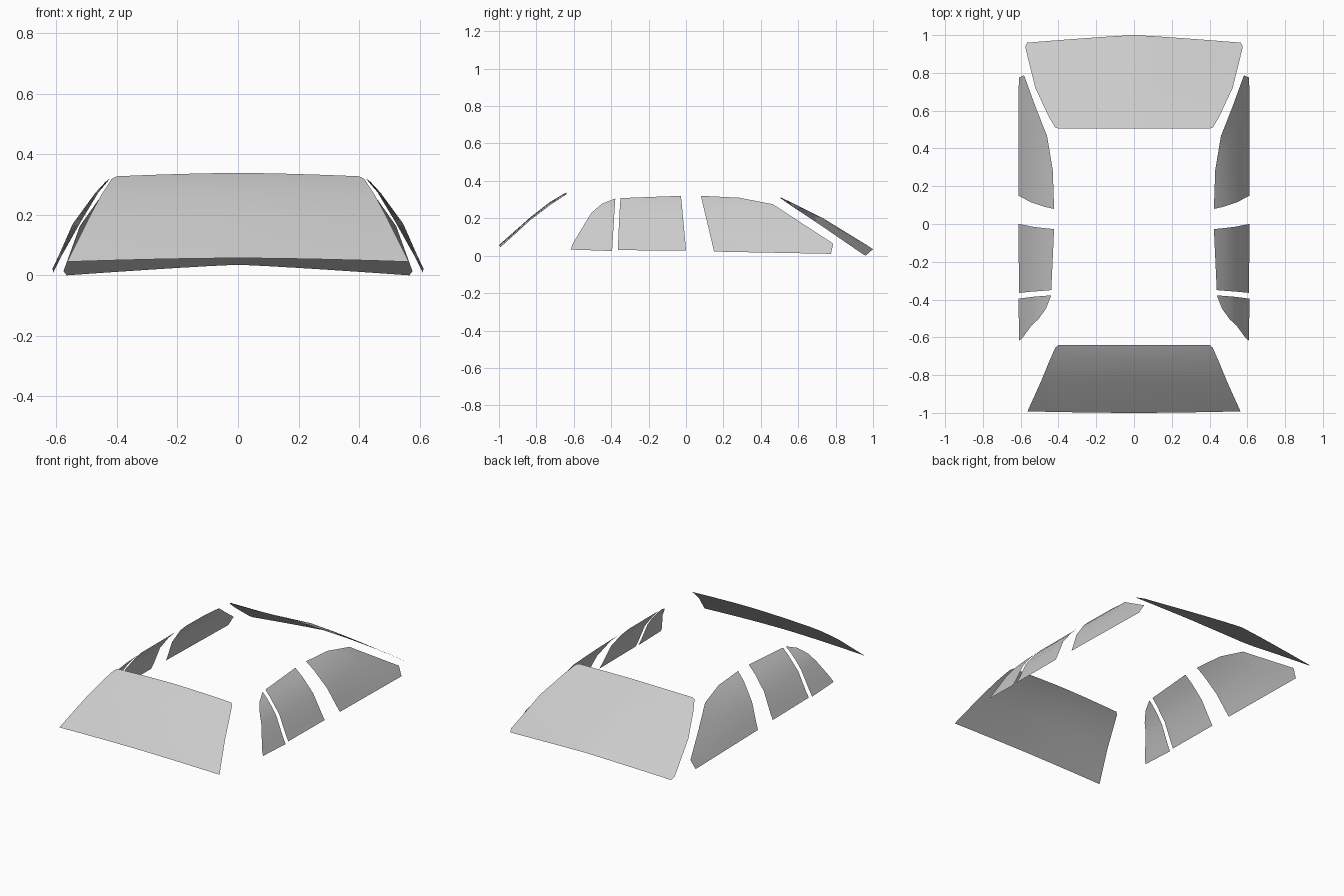
import bpy
from mathutils import Vector

if "Cube" in bpy.data.objects:
    bpy.data.objects.remove(bpy.data.objects["Cube"])


def sheet(name, rows, outward):
    """Loft rows of points into a smooth glass sheet facing outward."""
    n = len(rows[0])
    verts = [p for r in rows for p in r]
    faces = [(i * n + j, i * n + j + 1, (i + 1) * n + j + 1, (i + 1) * n + j)
             for i in range(len(rows) - 1) for j in range(n - 1)]
    me = bpy.data.meshes.new(name)
    me.from_pydata(verts, [], faces)
    if sum((p.normal * p.area for p in me.polygons), Vector()).dot(Vector(outward)) < 0:
        me.flip_normals()
    me.update()
    me.shade_smooth()
    ob = bpy.data.objects.new(name, me)
    bpy.context.collection.objects.link(ob)
    return ob


def end_glass(name, rows, power, outward):
    """Symmetric pane: each row is centre (y, z) and edge (x, y, z)."""
    grid = []
    for (cy, cz), (ex, ey, ez) in rows:
        row = []
        for j in range(-6, 7):
            t = j / 6
            w = abs(t) ** power
            row.append((ex * t, cy + (ey - cy) * w, cz + (ez - cz) * w))
        grid.append(row)
    sheet(name, grid, outward)


def side_x(z):
    """Tumblehome curve shared by the side windows."""
    prof = [(0.0, .615), (.025, .612), (.065, .592), (.183, .540),
            (.23, .507), (.282, .463), (.32, .423)]
    for (z0, x0), (z1, x1) in zip(prof, prof[1:]):
        if z <= z1:
            return x0 + (x1 - x0) * (z - z0) / (z1 - z0)
    return prof[-1][1]


def side_glass(name, rows, cols=4):
    """Rows are (rear y, z), (front y, z, optional x); built on both sides."""
    for side, s in (("right", 1), ("left", -1)):
        grid = []
        for a, b in rows:
            pa = Vector((a[2] if len(a) > 2 else side_x(a[1]), a[0], a[1]))
            pb = Vector((b[2] if len(b) > 2 else side_x(b[1]), b[0], b[1]))
            pts = [pa.lerp(pb, j / cols) for j in range(cols + 1)]
            grid.append([(s * p.x, p.y, p.z) for p in pts])
        sheet(f"{name}_{side}", grid, (s, 0, .5))


# Windshield
end_glass("windshield", [
    ((.505, .312), (.400, .505, .308)),
    ((.515, .307), (.418, .512, .302)),
    ((.570, .282), (.452, .570, .262)),
    ((.730, .202), (.522, .720, .163)),
    ((.970, .055), (.576, .937, .014)),
    ((1.00, .035), (.566, .960, .000)),
], 1.15, (0, .5, 1))

# Rear window
end_glass("rear_window", [
    ((-.640, .338), (.400, -.640, .327)),
    ((-.655, .330), (.417, -.655, .318)),
    ((-.730, .285), (.450, -.730, .268)),
    ((-.835, .203), (.493, -.835, .188)),
    ((-1.00, .057), (.564, -.992, .045)),
], 1.6, (0, -.5, 1))

# Front door windows
side_glass("front_door_window", [
    ((.150, .022), (.775, .010, .610)),
    ((.140, .065), (.787, .065, .582)),
    ((.115, .170), (.625, .170, .523)),
    ((.090, .275), (.465, .275, .460)),
    ((.080, .320), (.285, .310, .430)),
])

# Rear door windows
side_glass("rear_door_window", [
    ((-.365, .030), (.000, .027)),
    ((-.363, .065), (-.003, .065)),
    ((-.358, .183), (-.014, .183)),
    ((-.353, .270), (-.022, .270)),
    ((-.350, .308, .438), (-.027, .320)),
])

# Quarter windows
side_glass("quarter_window", [
    ((-.617, .033), (-.395, .025)),
    ((-.605, .065), (-.393, .065)),
    ((-.536, .180), (-.386, .180)),
    ((-.505, .230), (-.383, .230)),
    ((-.450, .277), (-.380, .277)),
    ((-.385, .303), (-.378, .305)),
])
